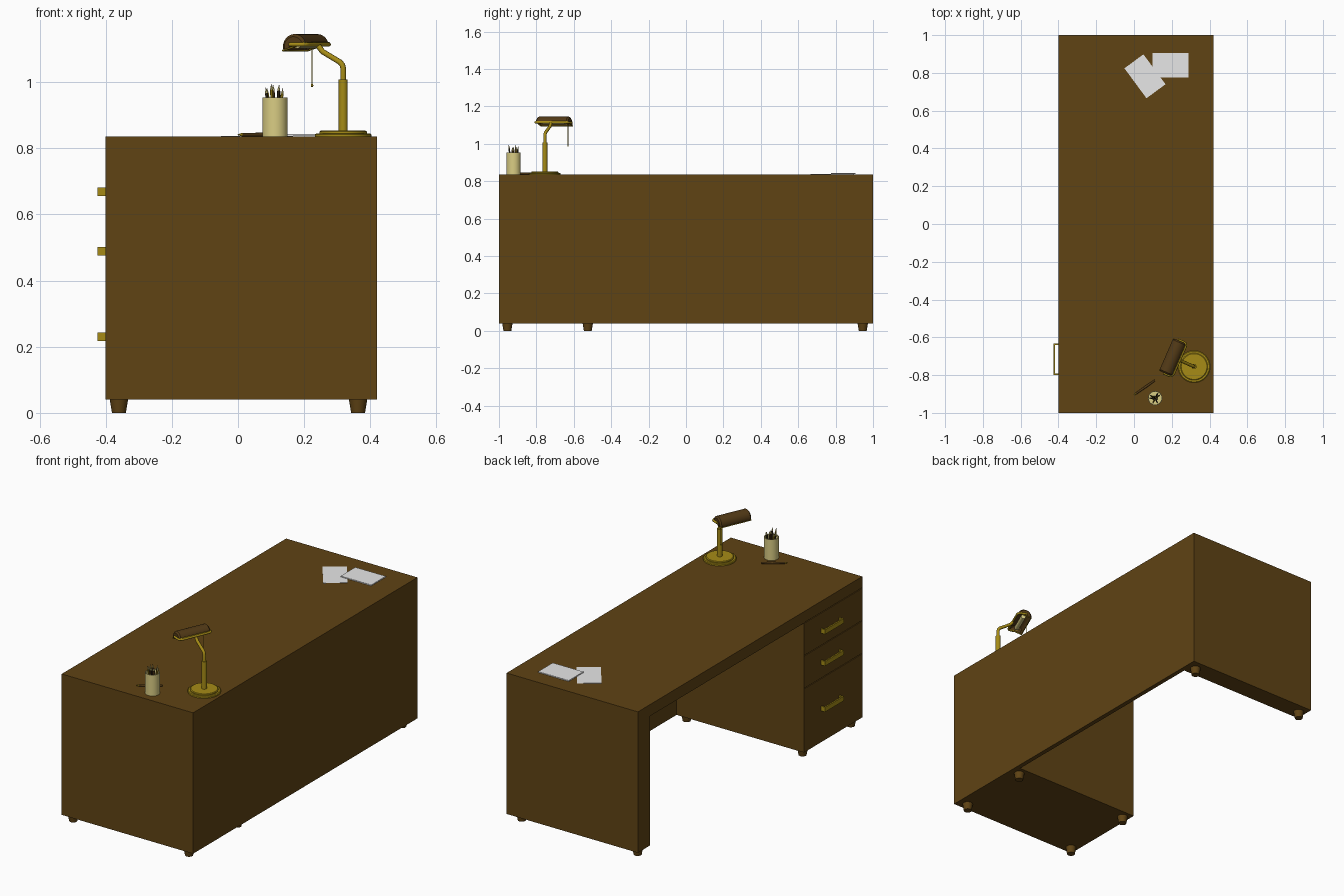
import bpy, bmesh, math, random
from mathutils import Vector, Matrix

if "Cube" in bpy.data.objects:
    bpy.data.objects.remove(bpy.data.objects["Cube"])

random.seed(4)


def mat(name, col):
    m = bpy.data.materials.new(name)
    m.diffuse_color = (*col, 1)
    m.use_nodes = True
    m.node_tree.nodes["Principled BSDF"].inputs["Base Color"].default_value = m.diffuse_color
    return m


WOOD = mat("desk wood", (0.115, 0.056, 0.007))
BROWN = mat("dark brown", (0.085, 0.042, 0.008))
BRASS = mat("brass", (0.38, 0.26, 0.008))
CREAM = mat("cream", (0.70, 0.61, 0.23))
PAPER = mat("paper white", (0.80, 0.80, 0.80))
LEAD = mat("pencil dark", (0.03, 0.02, 0.01))
TOP = 0.835


def finish(name, bm, m, smooth=False):
    bmesh.ops.recalc_face_normals(bm, faces=bm.faces)
    me = bpy.data.meshes.new(name)
    bm.to_mesh(me)
    bm.free()
    me.materials.append(m)
    ob = bpy.data.objects.new(name, me)
    bpy.context.collection.objects.link(ob)
    bpy.ops.object.select_all(action='DESELECT')
    ob.select_set(True)
    bpy.context.view_layer.objects.active = ob
    if smooth:
        bpy.ops.object.shade_smooth_by_angle(angle=math.radians(35))
    return ob


def box(name, lo, hi, m, rot=0):
    lo, hi = Vector(lo), Vector(hi)
    bm = bmesh.new()
    bmesh.ops.create_cube(bm, size=1, matrix=Matrix.Translation((lo + hi) / 2)
                          @ Matrix.Rotation(rot, 4, 'Z') @ Matrix.Diagonal((*(hi - lo), 1)))
    return finish(name, bm, m)


def rod(name, a, b, r1, r2, m, n=16):
    a, b = Vector(a), Vector(b)
    bm = bmesh.new()
    q = (b - a).to_track_quat('Z', 'Y').to_matrix().to_4x4()
    bmesh.ops.create_cone(bm, cap_ends=True, segments=n, radius1=r1, radius2=r2,
                          depth=(b - a).length, matrix=Matrix.Translation((a + b) / 2) @ q)
    return finish(name, bm, m, n > 8)


def lathe(name, prof, x, y, m, n=32):
    bm = bmesh.new()
    vs = [bm.verts.new((x + r, y, z)) for r, z in prof]
    es = [bm.edges.new(p) for p in zip(vs, vs[1:])]
    bmesh.ops.spin(bm, geom=vs + es, cent=(x, y, 0), axis=(0, 0, 1),
                   angle=math.tau, steps=n)
    bmesh.ops.remove_doubles(bm, verts=bm.verts, dist=1e-5)
    return finish(name, bm, m, True)


def tube(name, pts, r, m):
    cu = bpy.data.curves.new(name, 'CURVE')
    cu.dimensions = '3D'
    cu.bevel_depth, cu.bevel_resolution, cu.use_fill_caps = r, 3, True
    sp = cu.splines.new('POLY')
    sp.points.add(len(pts) - 1)
    for p, c in zip(sp.points, pts):
        p.co = (*c, 1)
    cu.materials.append(m)
    ob = bpy.data.objects.new(name, cu)
    bpy.context.collection.objects.link(ob)
    return ob


def carve(ob, lo, hi):
    cut = box("cutter", lo, hi, WOOD)
    cut.hide_render = True
    mod = ob.modifiers.new("cut", 'BOOLEAN')
    mod.operation, mod.solver, mod.object = 'DIFFERENCE', 'EXACT', cut
    bpy.context.view_layer.objects.active = ob
    bpy.ops.object.modifier_apply(modifier="cut")
    bpy.data.objects.remove(cut)


# Desk body: knee space and drawer gaps carved out of one block
desk = box("desk_body", (-0.40, -1, 0.04), (0.42, 1, TOP), WOOD)
carve(desk, (-0.6, -0.48, -0.2), (0.395, 0.89, 0.77))
for z in (0.77, 0.585, 0.40):
    carve(desk, (-0.5, -0.997, z - 0.002), (-0.39, -0.483, z + 0.002))

# Tapered feet
for y in (-0.955, -0.525, 0.945):
    for x in (-0.36, 0.363):
        rod("foot", (x, y, 0), (x, y, 0.042), 0.021, 0.028, WOOD, 20)

# Drawer handles: open brackets
for z in (0.668, 0.489, 0.23):
    a, b = z - 0.013, z + 0.013
    box("handle_bar", (-0.425, -0.80, a), (-0.417, -0.633, b), BRASS)
    for y in (-0.80, -0.641):
        box("handle_post", (-0.418, y, a), (-0.398, y + 0.008, b), BRASS)

# Lamp base and post
LX, LY = 0.318, -0.755
lathe("lamp_base", [(0, TOP), (0.085, TOP), (0.085, 0.842), (0.081, 0.845), (0.072, 0.845),
                    (0.072, 0.850), (0.068, 0.853), (0, 0.853)], LX, LY, BRASS, 40)
rod("lamp_post", (LX, LY, 0.85), (LX, LY, 1.008), 0.0135, 0.0135, BRASS, 20)

# Local lamp head frame: d along the shade, n towards the post
ANG = math.radians(66.4)
D = Vector((math.cos(ANG), math.sin(ANG), 0))
N = Vector((math.sin(ANG), -math.cos(ANG), 0))
C = Vector((LX, LY, 0)) - N * 0.123


def head(d, n, z):
    return C + D * d + N * n + Vector((0, 0, z))


tube("lamp_arm", [head(0, .123, 1.0), head(0, .123, 1.042), head(0, .120, 1.052),
                  head(0, .113, 1.060), head(0, .055, 1.092), head(0, .042, 1.108)], 0.0085, BRASS)

# Frame that wraps the ends and post side of the shade
half = [(.097, -.012), (.097, .022), (.094, .032), (.087, .038), (.078, .040)]
path = half + [(-d, n) for d, n in reversed(half)]
tube("lamp_frame", [head(d, n, 1.114) for d, n in path], 0.006, BRASS)

# Half-round shade, tipped down on the far side
bm = bmesh.new()
R, ZC, TILT, K = 0.038, 1.107, math.radians(18), 18
rings = []
for d, s in ((-.094, .8), (-.086, 1), (.086, 1), (.094, .8)):
    ring = []
    for i in range(K + 1):
        t = math.pi * i / K + TILT
        ring.append(bm.verts.new(head(d, R * s * math.cos(t), ZC + R * s * math.sin(t))))
    rings.append(ring)
for p, q in zip(rings, rings[1:]):
    for i in range(K):
        bm.faces.new((p[i], p[i + 1], q[i + 1], q[i]))
bm.faces.new(rings[0])
bm.faces.new(rings[-1])
shade = finish("lamp_shade", bm, BROWN, True)
sol = shade.modifiers.new("thick", 'SOLIDIFY')
sol.thickness = 0.003

# Brass rim along the shade opening, bulb and pull cord
rim = []
for d, c in ((-.092, 1), (.092, 1), (.092, -1), (-.092, -1), (-.092, 1)):
    rim.append(head(d, c * R * math.cos(TILT) * .97, ZC + c * R * math.sin(TILT)))
tube("shade_rim", rim, 0.003, BRASS)
rod("lamp_bulb", head(-.065, 0, 1.115), head(.065, 0, 1.115), 0.013, 0.013, CREAM)
cord = head(.076, -.013, 0)
rod("pull_cord", cord + Vector((0, 0, 0.99)), cord + Vector((0, 0, 1.115)), .0016, .0016, BRASS, 8)
lathe("pull_knob", [(0, .984), (.003, .986), (.004, .990), (.002, .995), (0, .996)],
      cord.x, cord.y, BRASS, 12)

# Pencil cup
PX, PY = 0.112, -0.922
lathe("pencil_cup", [(0, TOP), (.038, TOP), (.038, .953), (.034, .953), (.034, .842), (0, .842)],
      PX, PY, CREAM)

# Pencils leaning outwards, points up
for i in range(10):
    t = math.tau * i / 10 + random.uniform(-.2, .2)
    o = Vector((math.cos(t), math.sin(t), 0))
    r = 0.026 if i % 3 else 0.012
    foot = Vector((PX, PY, 0.845)) + o * r * 0.4
    top = Vector((PX, PY, random.uniform(.962, .978))) + o * r
    u = (top - foot).normalized()
    rod("pencil", foot, top, .0045, .0045, (BROWN, BRASS, LEAD)[i % 3], 6)
    rod("pencil_point", top, top + u * .013, .0045, .0014, CREAM, 6)
    rod("pencil_lead", top + u * .013, top + u * .018, .0014, .0002, LEAD, 6)

# Pen lying on the desk
p0, p1 = Vector((0.0, -0.905, .841)), Vector((0.11, -0.828, .841))
v = (p1 - p0).normalized()
rod("pen_tip", p0, p0 + v * .014, .0015, .005, BRASS, 12)
rod("pen_body", p0 + v * .014, p0 + v * .075, .005, .006, BROWN, 12)
rod("pen_cap", p0 + v * .075, p1, .0065, .005, BROWN, 12)

# Loose sheet and small stack of paper
box("loose_sheet", (-.0405, .7195, TOP), (.1565, .8445, TOP + .002), PAPER, math.radians(-53.6))
for i in range(4):
    z = TOP + .002 + i * .0015
    box("stacked_sheet", (.098, .776, z), (.288, .906, z + .0012), PAPER,
        math.radians(random.uniform(-.5, .5)))
